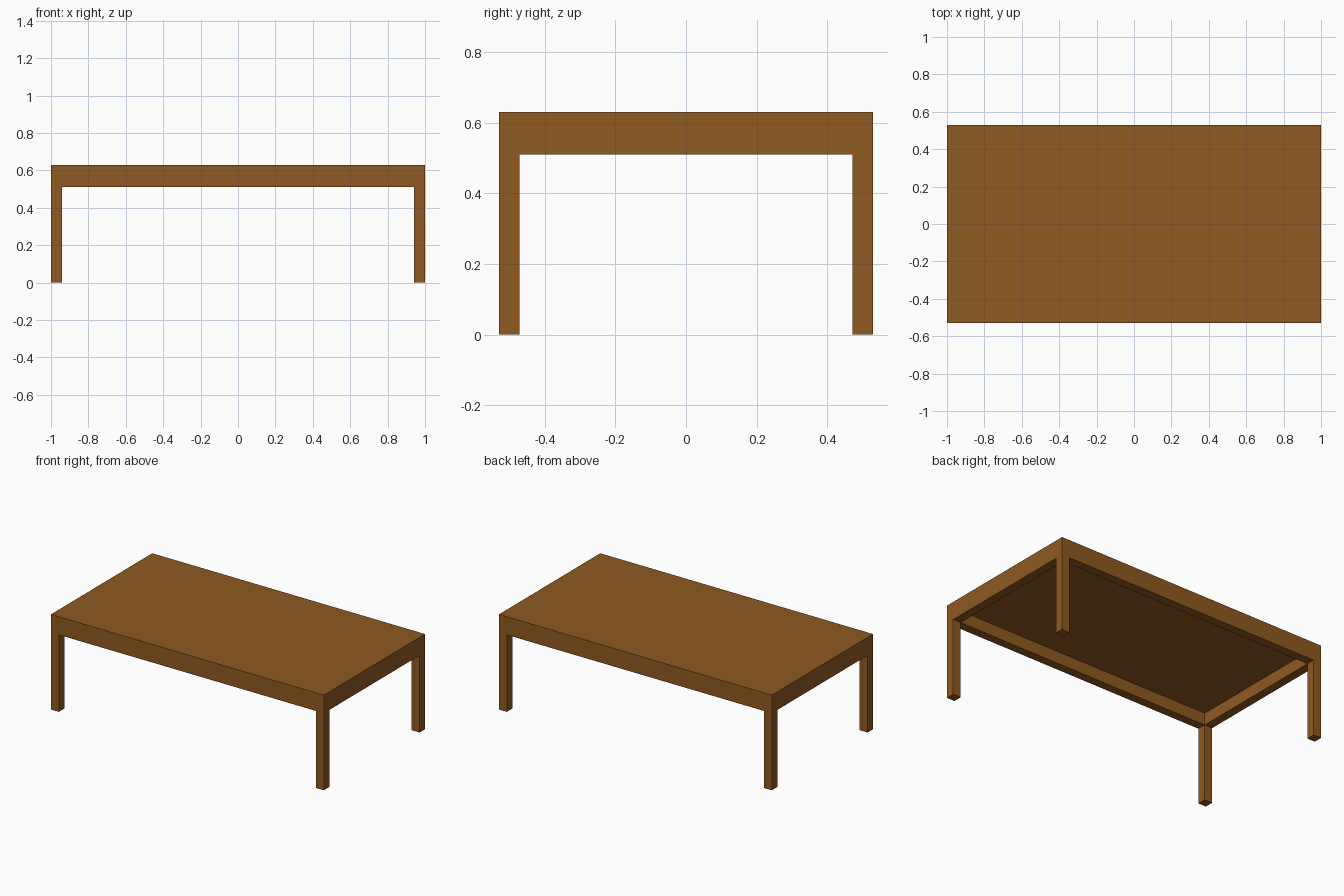
import bpy

if "Cube" in bpy.data.objects:
    bpy.data.objects.remove(bpy.data.objects["Cube"])

HX, HY = 1.0, 0.53        # half length, half width
H, SLAB_Z, APRON_Z = 0.63, 0.59, 0.51
T = 0.058                 # leg and apron thickness

wood = bpy.data.materials.new("brown wood")
wood.diffuse_color = (0.275, 0.100, 0.0152, 1)
wood.use_nodes = True
wood.node_tree.nodes["Principled BSDF"].inputs["Base Color"].default_value = wood.diffuse_color


def box(name, lo, hi):
    """Axis-aligned box between two corners."""
    bpy.ops.mesh.primitive_cube_add(size=1)
    ob = bpy.context.object
    ob.name = name
    for v in ob.data.vertices:
        v.co = [(a + b) / 2 + c * (b - a) for a, b, c in zip(lo, hi, v.co)]
    ob.data.materials.append(wood)
    return ob


# Table top
box("table_top", (-HX, -HY, SLAB_Z), (HX, HY, H))

# Legs at the corners, flush with the top's edges
for sx, side in ((-1, "left"), (1, "right")):
    for sy, end in ((-1, "front"), (1, "back")):
        cx, cy = sx * (HX - T / 2), sy * (HY - T / 2)
        box(f"{end}_{side}_leg", (cx - T / 2, cy - T / 2, 0),
            (cx + T / 2, cy + T / 2, SLAB_Z))

# Aprons between the legs
for s, name in ((-1, "front_apron"), (1, "back_apron")):
    cy = s * (HY - T / 2)
    box(name, (-HX + T, cy - T / 2, APRON_Z), (HX - T, cy + T / 2, SLAB_Z))
for s, name in ((-1, "left_apron"), (1, "right_apron")):
    cx = s * (HX - T / 2)
    box(name, (cx - T / 2, -HY + T, APRON_Z), (cx + T / 2, HY - T, SLAB_Z))
